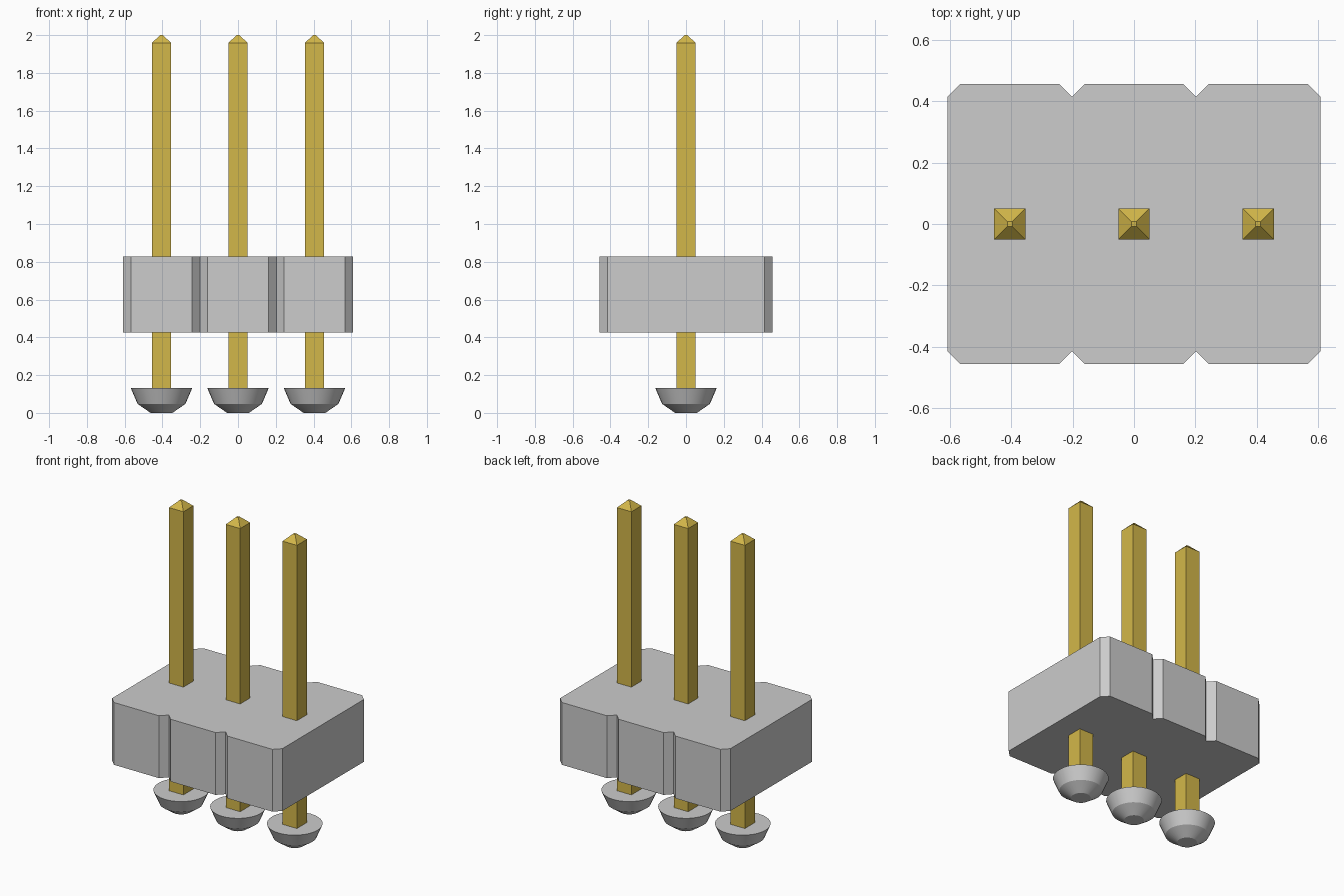
import bpy
import bmesh
import math

old = bpy.data.objects.get("Cube")
if old:
    bpy.data.objects.remove(old, do_unlink=True)

PITCH = 0.405
HALF_Y = 0.457
CHAMFER = 0.042


def material(name, colour):
    mat = bpy.data.materials.new(name)
    mat.use_nodes = True
    mat.diffuse_color = (*colour, 1)
    mat.node_tree.nodes["Principled BSDF"].inputs["Base Color"].default_value = (*colour, 1)
    return mat


grey = material("light_grey", (0.604, 0.604, 0.604))
gold = material("gold", (0.651, 0.474, 0.067))


def loft(name, rings, mat, x=0.0):
    """Join rings of equal point count into a closed solid."""
    bm = bmesh.new()
    loops = [[bm.verts.new(p) for p in ring] for ring in rings]
    n = len(loops[0])
    for low, high in zip(loops, loops[1:]):
        for i in range(n):
            j = (i + 1) % n
            bm.faces.new((low[i], low[j], high[j], high[i]))
    bm.faces.new(loops[0][::-1])
    bm.faces.new(loops[-1])
    bmesh.ops.recalc_face_normals(bm, faces=bm.faces)
    mesh = bpy.data.meshes.new(name)
    bm.to_mesh(mesh)
    bm.free()
    obj = bpy.data.objects.new(name, mesh)
    obj.location.x = x
    mesh.materials.append(mat)
    bpy.context.collection.objects.link(obj)
    return obj


def square(half, z):
    return [(sx * half, sy * half, z) for sx, sy in ((-1, -1), (1, -1), (1, 1), (-1, 1))]


def circle(radius, z, sides=32):
    return [(radius * math.cos(math.tau * i / sides),
             radius * math.sin(math.tau * i / sides), z) for i in range(sides)]


# Housing outline: chamfered cells, with neighbours meeting in V notches
front = []
for k in (-1, 0, 1):
    left, right = (k - 0.5) * PITCH, (k + 0.5) * PITCH
    front += [(left, -HALF_Y + CHAMFER), (left + CHAMFER, -HALF_Y), (right - CHAMFER, -HALF_Y)]
front.append((1.5 * PITCH, -HALF_Y + CHAMFER))
outline = front + [(-x, -y) for x, y in front]
loft("housing", [[(x, y, z) for x, y in outline] for z in (0.425, 0.827)], grey)

# Pins with pointed tips, each ending in a cup-shaped solder foot
for k, side in ((-1, "right"), (0, "middle"), (1, "left")):
    x = k * PITCH
    loft(f"pin_{side}", [square(0.051, 0.06), square(0.051, 1.958), square(0.008, 2.0)], gold, x)
    foot = loft(f"solder_foot_{side}",
                [circle(0.058, 0), circle(0.127, 0.048), circle(0.163, 0.132)], grey, x)
    bpy.ops.object.select_all(action="DESELECT")
    foot.select_set(True)
    bpy.context.view_layer.objects.active = foot
    bpy.ops.object.shade_smooth_by_angle(angle=math.radians(30))
